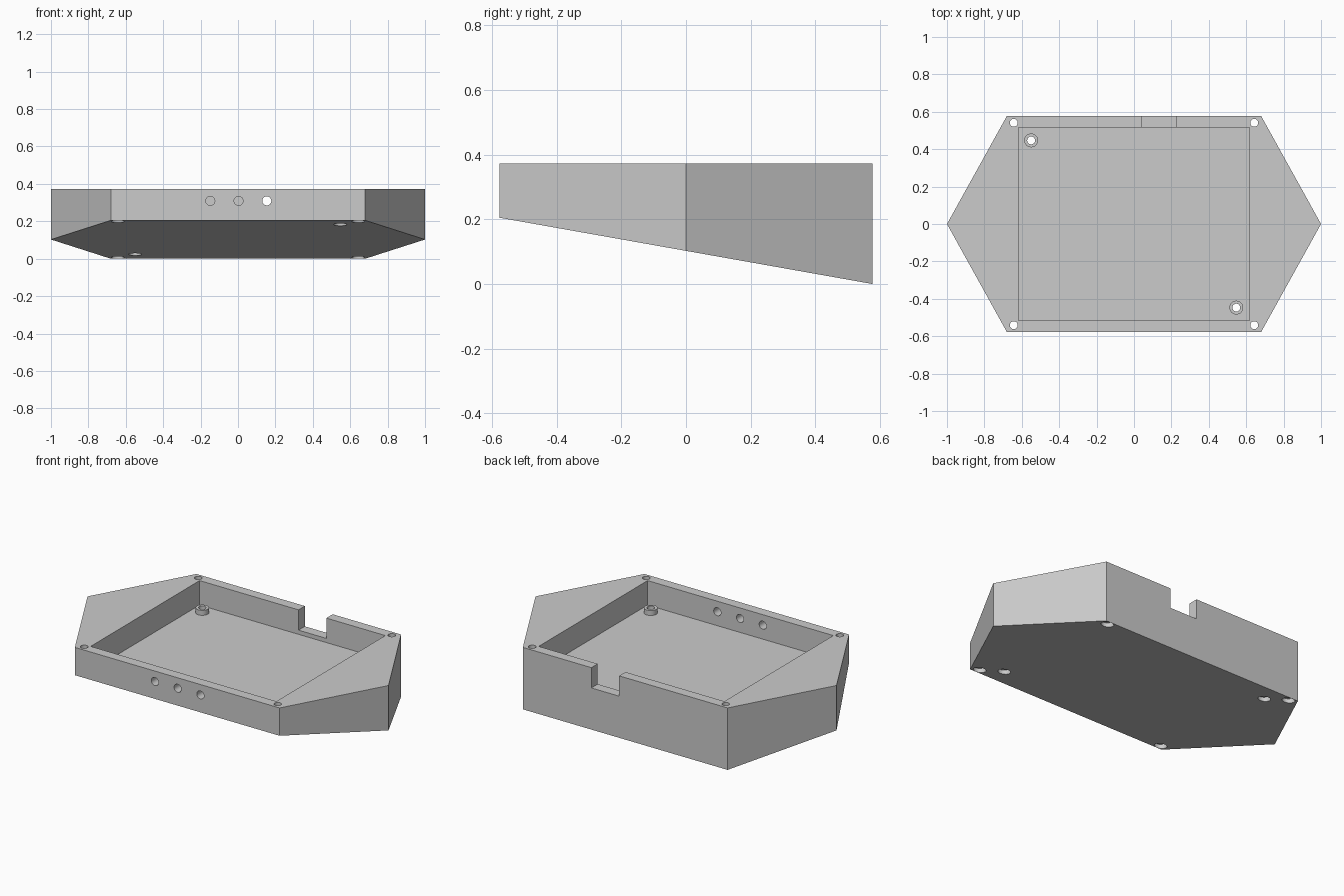
import bpy, bmesh, math
from mathutils import Matrix

cube = bpy.data.objects.get("Cube")
if cube:
    bpy.data.objects.remove(cube, do_unlink=True)

grey = bpy.data.materials.new("matte_grey")
grey.use_nodes = True
grey.diffuse_color = (0.6, 0.6, 0.6, 1)
grey.node_tree.nodes["Principled BSDF"].inputs["Base Color"].default_value = grey.diffuse_color

TOP, FLOOR, HALF_Y = 0.372, 0.225, 0.577


def underside(y):
    return 0.205 * (HALF_Y - y) / (2 * HALF_Y)


def finish(bm, name):
    bmesh.ops.recalc_face_normals(bm, faces=bm.faces)
    mesh = bpy.data.meshes.new(name)
    bm.to_mesh(mesh)
    bm.free()
    mesh.materials.append(grey)
    obj = bpy.data.objects.new(name, mesh)
    bpy.context.collection.objects.link(obj)
    return obj


def box(name, x0, x1, y0, y1, z0, z1):
    bm = bmesh.new()
    centre = Matrix.Translation(((x0 + x1) / 2, (y0 + y1) / 2, (z0 + z1) / 2))
    bmesh.ops.create_cube(bm, size=1, matrix=centre @ Matrix.Diagonal((x1 - x0, y1 - y0, z1 - z0, 1)))
    return finish(bm, name)


def cylinder(name, centre, radius, depth, along_y=False):
    bm = bmesh.new()
    turn = Matrix.Rotation(math.pi / 2 if along_y else 0, 4, "X")
    bmesh.ops.create_cone(bm, cap_ends=True, segments=32, radius1=radius, radius2=radius,
                          depth=depth, matrix=Matrix.Translation(centre) @ turn)
    return finish(bm, name)


def combine(target, tool, operation="DIFFERENCE"):
    mod = target.modifiers.new("combine", "BOOLEAN")
    mod.operation, mod.solver, mod.object = operation, "EXACT", tool
    bpy.context.view_layer.objects.active = target
    bpy.ops.object.modifier_apply(modifier=mod.name)
    bpy.data.objects.remove(tool, do_unlink=True)


# Six-sided wedge body with a sloping underside
outline = [(-1, 0), (-0.68, -HALF_Y), (0.68, -HALF_Y), (1, 0), (0.68, HALF_Y), (-0.68, HALF_Y)]
bm = bmesh.new()
lower = [bm.verts.new((x, y, underside(y))) for x, y in outline]
upper = [bm.verts.new((x, y, TOP)) for x, y in outline]
bm.faces.new(lower)
bm.faces.new(upper)
for i in range(6):
    j = (i + 1) % 6
    bm.faces.new((lower[i], lower[j], upper[j], upper[i]))
body = finish(bm, "enclosure_body")

# Rectangular pocket and rear cable notch
combine(body, box("pocket_cutter", -0.617, 0.617, -0.517, 0.517, FLOOR, 0.5))
combine(body, box("notch_cutter", 0.04, 0.225, 0.45, 0.7, 0.25, 0.5))

# Raised standoffs on the pocket floor
standoffs = [(-0.55, 0.447), (0.547, -0.447)]
for x, y in standoffs:
    combine(body, cylinder("standoff", (x, y, FLOOR + 0.01), 0.037, 0.04), "UNION")

# Screw holes with wider recesses underneath
corners = [(sx * 0.643, sy * 0.541) for sx in (-1, 1) for sy in (-1, 1)]
for x, y in corners + standoffs:
    combine(body, cylinder("screw_hole_cutter", (x, y, 0.2), 0.021, 0.8))
    combine(body, cylinder("recess_cutter", (x, y, underside(y) - 0.02), 0.035, 0.1))

# Three round openings in the front wall
for x in (-0.148, 0.003, 0.154):
    combine(body, cylinder("front_hole_cutter", (x, -0.55, 0.309), 0.024, 0.2, True))

# Crisp edges with smooth hole walls
body.select_set(True)
bpy.context.view_layer.objects.active = body
bpy.ops.object.shade_smooth_by_angle(angle=math.radians(30))
